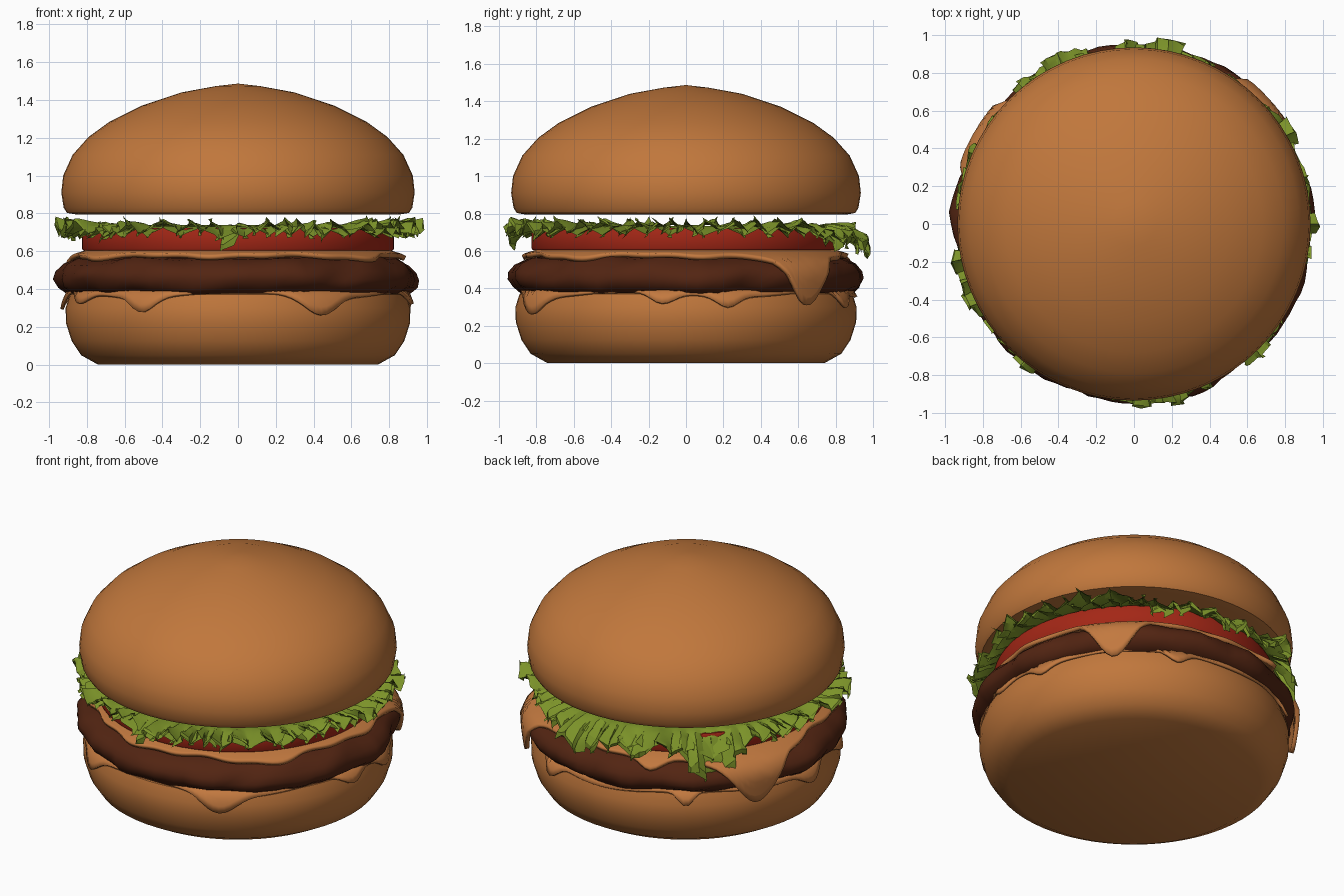
import bpy, bmesh, math, random
from mathutils import noise, Vector

if "Cube" in bpy.data.objects:
    bpy.data.objects.remove(bpy.data.objects["Cube"])

random.seed(4)

def material(name, rgb):
    m = bpy.data.materials.new(name)
    m.diffuse_color = (*rgb, 1)
    m.use_nodes = True
    m.node_tree.nodes["Principled BSDF"].inputs["Base Color"].default_value = m.diffuse_color
    return m

BUN = material("toasted bun", (0.53, 0.185, 0.045))
CHEESE = material("melted cheese", (0.54, 0.19, 0.05))
PATTY = material("grilled meat", (0.085, 0.018, 0.006))
TOMATO = material("tomato red", (0.37, 0.02, 0.008))
LETTUCE = material("lettuce green", (0.2, 0.29, 0.022))

def lathe(name, rings, segs, mat, point, smooth=45, thick=0):
    """Skin a grid of rings x segs; point(ring, angle) gives each vertex."""
    bm = bmesh.new()
    grid = [[bm.verts.new(point(i, 2 * math.pi * j / segs)) for j in range(segs)]
            for i in range(rings)]
    for i in range(rings - 1):
        for j in range(segs):
            k = (j + 1) % segs
            bm.faces.new((grid[i][j], grid[i][k], grid[i + 1][k], grid[i + 1][j]))
    bmesh.ops.remove_doubles(bm, verts=bm.verts, dist=0.0005)
    bmesh.ops.recalc_face_normals(bm, faces=bm.faces)
    me = bpy.data.meshes.new(name)
    bm.to_mesh(me)
    bm.free()
    me.materials.append(mat)
    ob = bpy.data.objects.new(name, me)
    bpy.context.collection.objects.link(ob)
    if thick:
        mod = ob.modifiers.new("thickness", 'SOLIDIFY')
        mod.thickness = thick
        mod.offset = 0
    bpy.context.view_layer.objects.active = ob
    ob.select_set(True)
    if smooth:
        bpy.ops.object.shade_smooth_by_angle(angle=math.radians(smooth))
    ob.select_set(False)
    return ob

def polar(r, a, z):
    return Vector((r * math.cos(a), r * math.sin(a), z))

def turned(name, profile, segs, mat, rough=0.0, smooth=45):
    """Solid of revolution with optional lumpy surface."""
    def point(i, a):
        r, z = profile[i]
        p = polar(r, a, z)
        if rough and r > 0.5:
            n = noise.noise(p * 4.5) + 0.5 * noise.noise(p * 11)
            p = polar(r + rough * n, a, z + rough * 0.5 * noise.noise(p * 5 + Vector((9, 2, 5))))
        return p
    return lathe(name, len(profile), segs, mat, point, smooth)

def along(path, s):
    """Point at arc length s on a (radius, height) path."""
    for (r0, z0), (r1, z1) in zip(path, path[1:]):
        d = math.hypot(r1 - r0, z1 - z0)
        if s <= d:
            return r0 + (r1 - r0) * s / d, z0 + (z1 - z0) * s / d
        s -= d
    return path[-1]

def bumps(a, items):
    """Sum of bell-shaped bumps: (degrees, width in degrees, height)."""
    total = 0
    for deg, wid, h in items:
        d = (math.degrees(a) - deg + 180) % 360 - 180
        total += h * math.exp(-(d / wid) ** 2)
    return total

# Buns
turned("bottom_bun", [(0, 0), (0.74, 0), (0.83, 0.05), (0.88, 0.125), (0.91, 0.22),
                      (0.912, 0.3), (0.89, 0.37), (0.84, 0.395), (0, 0.395)], 64, BUN)
turned("top_bun", [(0, 0.797), (0.86, 0.795), (0.905, 0.803), (0.922, 0.83), (0.935, 0.91),
                   (0.925, 1.0), (0.875, 1.11), (0.79, 1.205), (0.68, 1.285), (0.51, 1.37),
                   (0.3, 1.44), (0.12, 1.473), (0, 1.487)], 64, BUN)

# Sauce melting over the bottom bun
sauce_path = [(0.6, 0.398), (0.84, 0.4), (0.9, 0.378), (0.922, 0.32), (0.925, 0.25)]
sauce_drips = [(-155, 7, 0.07), (-123, 6, 0.08), (-62, 8, 0.1), (-8, 6, 0.07),
               (14, 5, 0.06), (66, 5, 0.09), (125, 4, 0.09), (178, 6, 0.08)]

def sauce_point(i, a):
    length = 0.31 + 0.02 * math.sin(5 * a) + bumps(a, sauce_drips)
    r, z = along(sauce_path, length * i / 10)
    return polar(r + 0.1 * bumps(a, sauce_drips) * (i / 10) ** 2, a, z)

lathe("lower_sauce", 11, 180, CHEESE, sauce_point, 60, 0.016)

# Meat patty
turned("patty", [(0, 0.385), (0.82, 0.38), (0.885, 0.375), (0.93, 0.41), (0.947, 0.45),
                 (0.942, 0.49), (0.91, 0.53), (0.85, 0.56), (0.78, 0.57), (0, 0.57)],
       96, PATTY, 0.035, 60)

# Cheese slice with two long drooping corners
cheese_path = [(0, 0.6), (0.78, 0.6), (0.86, 0.575), (0.93, 0.54), (0.965, 0.48),
               (0.96, 0.41), (0.945, 0.29)]
cheese_drips = [(42, 9, 0.26), (42, 22, 0.06), (150, 11, 0.25), (150, 24, 0.06),
                (112, 5, 0.06), (-150, 8, 0.03), (-40, 12, 0.03)]

def cheese_point(i, a):
    length = 0.865 + 0.015 * math.sin(7 * a + 1) + 0.01 * math.sin(17 * a) + bumps(a, cheese_drips)
    s = 0.7 * i / 3 if i < 3 else 0.7 + (length - 0.7) * (i - 3) / 11
    r, z = along(cheese_path, s)
    return polar(r, a, z)

lathe("cheese_slice", 15, 180, CHEESE, cheese_point, 60, 0.025)

# Tomato slice
turned("tomato_slice", [(0, 0.605), (0.82, 0.605), (0.826, 0.615), (0.826, 0.71),
                        (0.82, 0.722), (0, 0.722)], 64, TOMATO, 0, 40)

# Ruffled lettuce leaf: flat under the bun, crinkled and drooping at the rim
droops = [(135, 11, 0.29), (85, 11, 0.15), (62, 9, 0.1), (105, 8, 0.1), (-93, 4, 0.1),
          (-60, 4, 0.04), (-140, 6, 0.04), (160, 6, 0.03)]
RINGS = 9

def lettuce_point(i, a):
    if i < 3:
        return polar((0, 0.5, 0.78)[i], a, 0.738)
    t = (i - 2) / (RINGS - 3)
    drop = bumps(a, droops)
    phase = 46 * a + 2.5 * math.sin(5 * a) + 1.5 * math.sin(11 * a + 1)
    wave = math.sin(phase)
    reach = 0.155 + 0.025 * math.sin(9 * a + 2) + 0.02 * math.sin(4 * a) \
        + 0.04 * bumps(a, [(82, 16, 1), (135, 12, 0.3)])
    z = 0.742 - 0.012 * t - drop * t ** 1.6 + 0.05 * t * wave * (1 - 0.3 * min(1, drop * 4))
    r = 0.78 + reach * min(1, t * 1.25) + 0.022 * t * math.sin(phase * 0.5 + 1)
    jit = 0.013 * t
    r = min(r + random.uniform(-jit, jit), 0.995)
    z += random.uniform(-jit, jit)
    # keep the leaf below the bun where it is still underneath it
    if r < 0.93:
        z = min(z, 0.785)
    return polar(r, a + 0.03 * t * math.sin(2 * phase + 0.6), z)

lathe("lettuce_leaf", RINGS, 300, LETTUCE, lettuce_point, 25)

# Second, shorter ruffle filling in below the first
def under_point(i, a):
    t = i / 4
    phase = 37 * a + 2 * math.sin(6 * a + 2)
    r = 0.79 + (0.13 + 0.025 * math.sin(7 * a)) * t + random.uniform(-0.012, 0.012) * t
    z = 0.732 - (0.03 + 0.3 * bumps(a, droops)) * t + 0.035 * t * math.sin(phase)
    return polar(r, a + 0.035 * t * math.sin(2 * phase), z)

lathe("lettuce_under_ruffle", 5, 240, LETTUCE, under_point, 25)
